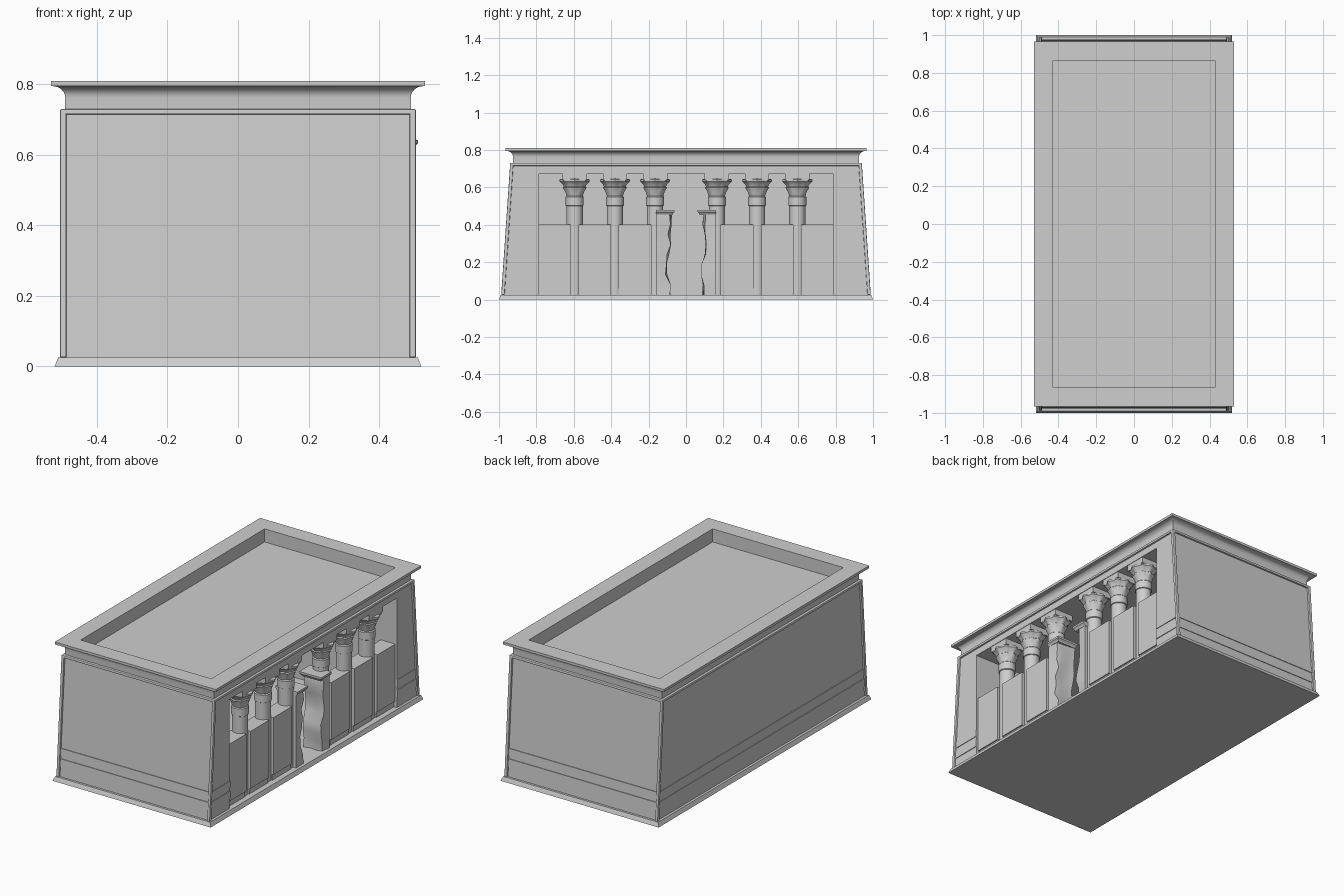
import bpy, bmesh, math, random

random.seed(4)
cube = bpy.data.objects.get("Cube")
if cube:
    bpy.data.objects.remove(cube, do_unlink=True)

COLOUR = (0.62, 0.62, 0.62, 1)
stone = bpy.data.materials.new("grey_stone")
stone.use_nodes = True
stone.diffuse_color = COLOUR
stone.node_tree.nodes["Principled BSDF"].inputs["Base Color"].default_value = COLOUR


def build(name, lofts, smooth=False):
    """One object from several lofts; each loft is a list of equal rings."""
    bm = bmesh.new()
    for rings in lofts:
        part = [[bm.verts.new(p) for p in ring] for ring in rings]
        n = len(part[0])
        for a, b in zip(part, part[1:]):
            for i in range(n):
                j = (i + 1) % n
                bm.faces.new((a[i], a[j], b[j], b[i]))
        bm.faces.new(part[0][::-1])
        bm.faces.new(part[-1])
    bmesh.ops.recalc_face_normals(bm, faces=bm.faces)
    mesh = bpy.data.meshes.new(name)
    bm.to_mesh(mesh)
    bm.free()
    mesh.materials.append(stone)
    obj = bpy.data.objects.new(name, mesh)
    bpy.context.collection.objects.link(obj)
    if smooth:
        bpy.ops.object.select_all(action='DESELECT')
        obj.select_set(True)
        bpy.context.view_layer.objects.active = obj
        bpy.ops.object.shade_smooth_by_angle(angle=math.radians(35))
    return obj


def rect(x0, x1, y0, y1, z):
    return [(x0, y0, z), (x1, y0, z), (x1, y1, z), (x0, y1, z)]


def box(x0, x1, y0, y1, z0, z1):
    return [rect(x0, x1, y0, y1, z0), rect(x0, x1, y0, y1, z1)]


def slope(z):
    """Outer y of the battered end walls at height z."""
    return 0.977 - 0.068 * (z - 0.025)


def battered(x0, x1, inner, proud, z0, z1, side, thick=None):
    """Block whose outer y face follows the wall slope."""
    rings = []
    for z in (z0, z1):
        out = slope(z) + proud
        start = out - thick if thick else inner
        rings.append(rect(x0, x1, side * start, side * out, z))
    return rings


WALL, HALL, FLOOR, TOP = 0.495, 0.785, 0.025, 0.73
SIDES = (-1, 1)

# Base slab
build("base_slab", [[rect(-0.52, 0.52, -1, 1, 0),
                     rect(-0.51, 0.51, -0.99, 0.99, FLOOR)]])

# Walls and ceiling around the open hall
build("end_walls", [battered(-WALL, WALL, HALL, 0, 0.02, TOP, s) for s in SIDES])
build("rear_wall", [box(-WALL, -0.42, -HALL, HALL, 0.02, TOP)])
build("lintel_and_ceiling", [box(-WALL, WALL, -HALL, HALL, 0.675, TOP)])

# Low relief bands around the walls
bands = []
for z0, z1 in ((0.085, 0.13), (0.15, 0.19)):
    bands += [battered(-0.499, 0.499, HALL, 0.004, z0, z1, s) for s in SIDES]
    bands.append(box(-0.499, -0.45, -HALL, HALL, z0, z1))
build("wall_bands", bands)

# Raised mouldings at the corners and under the cornice
frame = []
for s in SIDES:
    for x0, x1 in ((-0.505, -0.487), (0.487, 0.505)):
        frame.append(battered(x0, x1, 0, 0.011, FLOOR, TOP, s, 0.018))
    frame.append(battered(-0.505, 0.505, 0, 0.011, 0.715, TOP, s, 0.03))
    frame.append(box(*sorted((s * 0.48, s * 0.505)), -0.93, 0.93, 0.715, TOP))
moulding = build("edge_mouldings", frame)
bevel = moulding.modifiers.new("rounding", 'BEVEL')
bevel.width = 0.004
bevel.segments = 2

# Flared cornice with the sunken roof inside
profile = [(0, 0.725), (0, 0.763)]
for k in range(1, 7):
    a = k / 6 * math.pi / 2
    profile.append((0.036 * (1 - math.cos(a)), 0.763 + 0.032 * math.sin(a)))
profile += [(0.04, 0.795), (0.04, 0.81), (-0.06, 0.81), (-0.06, TOP + 0.002)]
build("cornice_and_roof", [[rect(-0.49 - d, 0.49 + d, -0.925 - d, 0.925 + d, z)
                            for d, z in profile]], True)

# Columns with bell capitals and square blocks on top
COLUMN_X, COLUMN_Y = 0.43, (0.165, 0.38, 0.595)
outline = [(0.043, FLOOR), (0.043, 0.5), (0.048, 0.503), (0.048, 0.548),
           (0.043, 0.553), (0.05, 0.575), (0.06, 0.592), (0.064, 0.6),
           (0.058, 0.604), (0.063, 0.615), (0.075, 0.627), (0.08, 0.632),
           (0.08, 0.642), (0.06, 0.647)]


def column(y):
    rings = []
    for r, z in outline:
        lobe = 0.06 if z > 0.58 else 0
        ring = []
        for k in range(32):
            a = math.tau * k / 32
            rr = r * (1 - lobe + lobe * math.cos(8 * a))
            ring.append((COLUMN_X + rr * math.cos(a), y + rr * math.sin(a), z))
        rings.append(ring)
    return rings


centres = [s * y for s in SIDES for y in COLUMN_Y]
build("columns", [column(y) for y in centres], True)
build("column_blocks", [box(COLUMN_X - 0.065, COLUMN_X + 0.062, y - 0.065, y + 0.065,
                            0.64, 0.68) for y in centres])

# Screen walls between the columns
screens = []
for y0, y1 in ((0.185, 0.36), (0.4, 0.575), (0.615, HALL)):
    for s in SIDES:
        a, b = sorted((s * y0, s * y1))
        screens.append(box(0.39, 0.485, a, b, 0.06, 0.4))
        screens.append(box(0.39, 0.477, a, b, 0.02, 0.06))
build("screen_walls", screens)

# Worn doorway jambs, each a stack of uneven sections
for name, side, inner in (
        ("right_door_jamb", -1, (.085, .085, .1, .105, .09, .08, .085, .078, .075)),
        ("left_door_jamb", 1, (.085, .09, .08, .085, .1, .105, .1, .09, .095))):
    rings = []
    for k, y in enumerate(inner):
        z = FLOOR + k * 0.054
        wear = [y + random.uniform(-0.004, 0.014) for _ in range(3)]
        front = 0.493 - random.uniform(0, 0.012)
        rings.append([(0.37, side * 0.158, z), (0.493, side * 0.158, z),
                      (front, side * wear[0], z), (0.45, side * wear[1], z),
                      (0.41, side * wear[2], z), (0.37, side * y, z)])
    build(name, [rings], True)

# Small flared caps on the jambs
caps = []
for s in SIDES:
    rings = []
    for d, z in ((0, 0.452), (0.003, 0.46), (0.011, 0.468), (0.011, 0.48)):
        a, b = sorted((s * (0.073 - d), s * 0.16))
        rings.append(rect(0.37 - d, 0.493 + d, a, b, z))
    caps.append(rings)
build("jamb_caps", caps)
